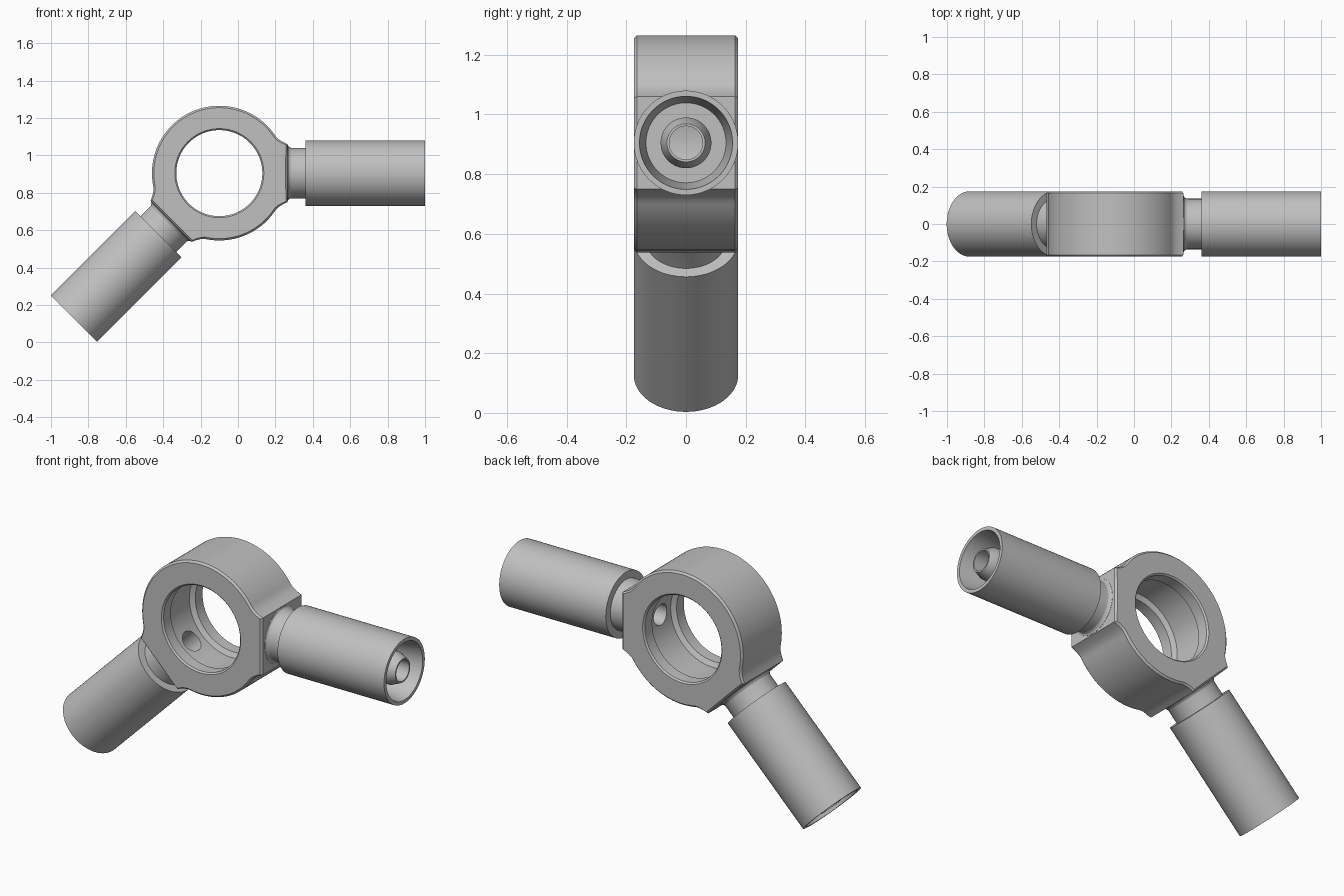
import bpy, bmesh, math
from mathutils import Matrix, Vector

cube = bpy.data.objects.get("Cube")
if cube:
    bpy.data.objects.remove(cube, do_unlink=True)

CENTRE = Vector((-0.10, 0, 0.905))
ARMS = {"right_port": 0, "lower_port": 225}   # degrees in the xz plane
RING_R, HALF_W, BEVEL = 0.36, 0.175, 0.01
PAD_DIST, PAD_HALF = 0.365, 0.155
BORE = 0.056

steel = bpy.data.materials.new("grey_steel")
steel.use_nodes = True
colour = (0.53, 0.53, 0.53, 1)
steel.diffuse_color = colour
steel.node_tree.nodes["Principled BSDF"].inputs["Base Color"].default_value = colour


def finish(name, loops):
    """Join closed section loops, first to last to first, into one object."""
    bm = bmesh.new()
    rings = [[bm.verts.new(p) for p in loop] for loop in loops]
    for i, a in enumerate(rings):
        b = rings[(i + 1) % len(rings)]
        for j in range(len(a)):
            k = (j + 1) % len(a)
            bm.faces.new((a[j], a[k], b[k], b[j]))
    bmesh.ops.recalc_face_normals(bm, faces=bm.faces)
    mesh = bpy.data.meshes.new(name)
    bm.to_mesh(mesh)
    bm.free()
    mesh.materials.append(steel)
    obj = bpy.data.objects.new(name, mesh)
    bpy.context.collection.objects.link(obj)
    return obj


def smooth(obj):
    bpy.ops.object.select_all(action='DESELECT')
    obj.select_set(True)
    bpy.context.view_layer.objects.active = obj
    bpy.ops.object.shade_smooth_by_angle(angle=math.radians(25))


def outline(deg):
    """Ring outline: a circle with a flat pad blended in at each port."""
    corner = math.degrees(math.atan2(PAD_HALF, PAD_DIST))
    blend = 11
    rise = math.hypot(PAD_DIST, PAD_HALF) - RING_R
    for arm in ARMS.values():
        off = abs((deg - arm + 180) % 360 - 180)
        if off <= corner:
            return PAD_DIST / math.cos(math.radians(off))
        if off < corner + blend:
            return RING_R + rise * (1 - (off - corner) / blend) ** 2
    return RING_R


# Ring body, with chamfered edges and a groove inside the bore
corner = math.degrees(math.atan2(PAD_HALF, PAD_DIST))
angles = {float(a) for a in range(0, 360, 2)}
for arm in ARMS.values():
    angles |= {(arm + corner) % 360, (arm - corner) % 360}
bore_half = [(0.238, HALF_W), (0.23, HALF_W - 0.008), (0.23, 0.105), (0.255, 0.09)]
loops = []
for deg in sorted(angles):
    r = outline(deg)
    half = [(r, HALF_W - BEVEL), (r - BEVEL, HALF_W)] + bore_half
    section = half + [(q, -y) for q, y in reversed(half)]
    c, s = math.cos(math.radians(deg)), math.sin(math.radians(deg))
    loops.append([CENTRE + Vector((q * c, y, q * s)) for q, y in section])
ring = finish("ring_body", loops)

# Port profile (distance from ring centre, radius): neck, sleeve, socket, nipple
port_profile = [
    (0.36, BORE), (0.36, 0.152), (0.366, 0.150), (0.37, 0.142), (0.38, 0.136),
    (0.39, 0.135), (0.46, 0.135), (0.46, 0.175), (1.10, 0.175), (1.10, 0.156),
    (0.95, 0.134), (0.95, 0.085), (1.04, 0.085), (1.09, 0.064), (1.09, BORE),
]


def lathe(name, profile, deg, sides=64):
    turn = Matrix.Rotation(math.radians(-deg), 3, 'Y')
    loops = []
    for i in range(sides):
        t = math.tau * i / sides
        loops.append([CENTRE + turn @ Vector((d, r * math.cos(t), r * math.sin(t)))
                      for d, r in profile])
    return finish(name, loops)


for name, deg in ARMS.items():
    smooth(lathe(name, port_profile, deg))

    # Drill the passage from the port into the ring bore
    turn = Matrix.Rotation(math.radians(-deg), 4, 'Y') @ Matrix.Rotation(math.pi / 2, 4, 'Y')
    bpy.ops.mesh.primitive_cylinder_add(vertices=64, radius=BORE, depth=0.3)
    drill = bpy.context.object
    drill.name = name + "_drill"
    drill.matrix_world = (Matrix.Translation(CENTRE) @ turn
                          @ Matrix.Translation((0, 0, 0.3)))
    cut = ring.modifiers.new("passage", 'BOOLEAN')
    cut.operation, cut.solver, cut.object = 'DIFFERENCE', 'EXACT', drill
    bpy.context.view_layer.objects.active = ring
    bpy.context.view_layer.update()
    bpy.ops.object.modifier_apply(modifier=cut.name)
    bpy.data.objects.remove(drill, do_unlink=True)

smooth(ring)
